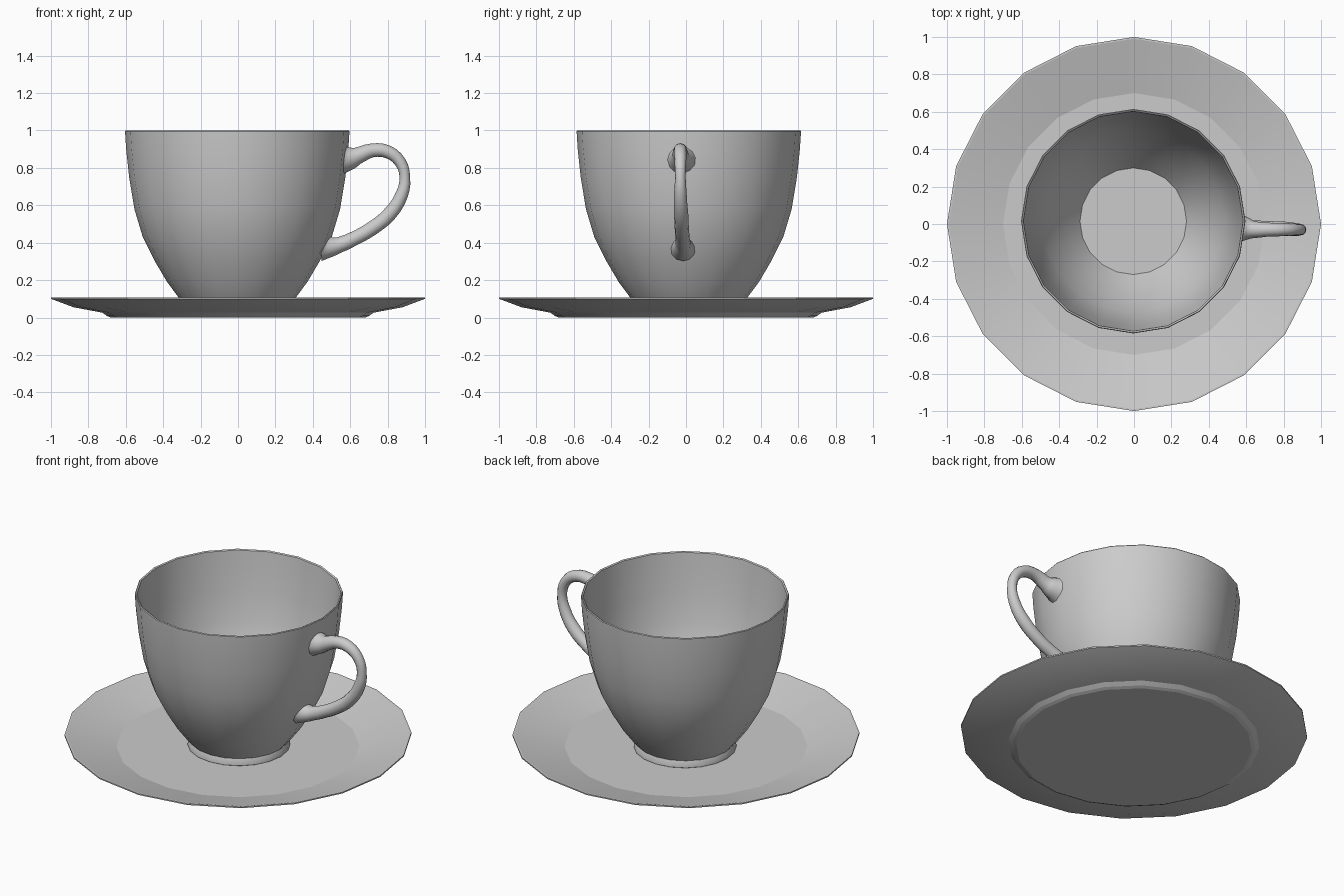
import bpy, bmesh, math
from mathutils import Vector

if "Cube" in bpy.data.objects:
    bpy.data.objects.remove(bpy.data.objects["Cube"])

SIDES = 20
CUP_CENTRE = Vector((-0.004, 0.015, 0))

china = bpy.data.materials.new("grey china")
china.diffuse_color = (0.6, 0.6, 0.6, 1)
china.use_nodes = True
china.node_tree.nodes["Principled BSDF"].inputs["Base Color"].default_value = china.diffuse_color


def finish(ob, angle):
    """Apply the material and angle-limited smooth shading."""
    ob.data.materials.clear()
    ob.data.materials.append(china)
    bpy.ops.object.select_all(action='DESELECT')
    ob.select_set(True)
    bpy.context.view_layer.objects.active = ob
    bpy.ops.object.shade_smooth_by_angle(angle=math.radians(angle))


def lathe(name, profile, angle, centre=(0, 0, 0)):
    """Revolve an (r, z) profile that starts and ends on the axis."""
    bm = bmesh.new()
    rings = []
    for r, z in profile:
        count = SIDES if r > 0 else 1
        rings.append([bm.verts.new((r * math.sin(2 * math.pi * i / SIDES),
                                    r * math.cos(2 * math.pi * i / SIDES), z))
                      for i in range(count)])
    for a, b in zip(rings, rings[1:]):
        for i in range(SIDES):
            j = (i + 1) % SIDES
            if len(a) == 1:
                bm.faces.new((a[0], b[i], b[j]))
            elif len(b) == 1:
                bm.faces.new((a[i], a[j], b[0]))
            else:
                bm.faces.new((a[i], a[j], b[j], b[i]))
    bmesh.ops.recalc_face_normals(bm, faces=bm.faces)
    me = bpy.data.meshes.new(name)
    bm.to_mesh(me)
    bm.free()
    ob = bpy.data.objects.new(name, me)
    bpy.context.collection.objects.link(ob)
    ob.location = centre
    finish(ob, angle)
    return ob


# Saucer: flat foot, shallow sloping rim and flat well
lathe("saucer", [(0, 0), (0.68, 0), (0.70, 0.008), (0.725, 0.026), (0.88, 0.055),
                 (1.0, 0.1), (1.0, 0.108), (0.99, 0.108), (0.70, 0.03), (0, 0.03)], 13.5)

# Cup: outer wall from foot to lip, then inner wall down to a flat floor
outer = [(0.285, 0.028), (0.296, 0.035), (0.294, 0.055), (0.286, 0.075), (0.312, 0.105),
         (0.375, 0.19), (0.44, 0.30), (0.505, 0.43), (0.55, 0.58), (0.578, 0.75),
         (0.594, 0.9), (0.6, 0.995)]
inner = [(0.596, 1.0), (0.588, 0.995), (0.576, 0.88), (0.558, 0.75), (0.53, 0.58),
         (0.485, 0.44), (0.42, 0.31), (0.352, 0.195), (0.285, 0.105)]
lathe("cup", [(0, 0.028)] + outer + inner + [(0, 0.105)], 40, CUP_CENTRE)

# Handle: swept loop (x, y, z, radius), flared where it meets the cup
path = [(0.44, -0.015, 0.372, 0.07), (0.485, -0.015, 0.376, 0.056), (0.54, -0.015, 0.388, 0.042),
        (0.62, -0.018, 0.422, 0.038), (0.71, -0.022, 0.472, 0.038),
        (0.81, -0.026, 0.553, 0.038), (0.875, -0.03, 0.655, 0.034),
        (0.892, -0.03, 0.75, 0.028), (0.867, -0.03, 0.832, 0.031),
        (0.80, -0.03, 0.886, 0.035), (0.715, -0.03, 0.893, 0.037),
        (0.64, -0.03, 0.865, 0.045), (0.60, -0.025, 0.852, 0.062), (0.56, -0.022, 0.848, 0.08)]
curve = bpy.data.curves.new("handle", 'CURVE')
curve.dimensions = '3D'
curve.bevel_depth = 1.0
curve.bevel_resolution = 4
curve.resolution_u = 3
spline = curve.splines.new('BEZIER')
spline.bezier_points.add(len(path) - 1)
for p, (x, y, z, r) in zip(spline.bezier_points, path):
    p.co = (x, y, z)
    p.radius = r
    p.handle_left_type = p.handle_right_type = 'AUTO'
handle = bpy.data.objects.new("handle", curve)
bpy.context.collection.objects.link(handle)
bpy.context.view_layer.objects.active = handle
handle.select_set(True)
for ob in bpy.data.objects:
    ob.select_set(ob == handle)
bpy.ops.object.convert(target='MESH')
handle = bpy.context.view_layer.objects.active


def wall_radius(z):
    """Cup's outer radius at a height."""
    for (r0, z0), (r1, z1) in zip(outer, outer[1:]):
        if z0 <= z <= z1:
            return r0 + (r1 - r0) * (z - z0) / (z1 - z0)
    return outer[-1][0]


# Keep the handle ends inside the thickness of the cup wall
for v in handle.data.vertices:
    d = Vector((v.co.x - CUP_CENTRE.x, v.co.y - CUP_CENTRE.y))
    limit = wall_radius(v.co.z) - 0.012
    if d.length < limit:
        d *= limit / d.length
        v.co.x, v.co.y = d.x + CUP_CENTRE.x, d.y + CUP_CENTRE.y
finish(handle, 60)
